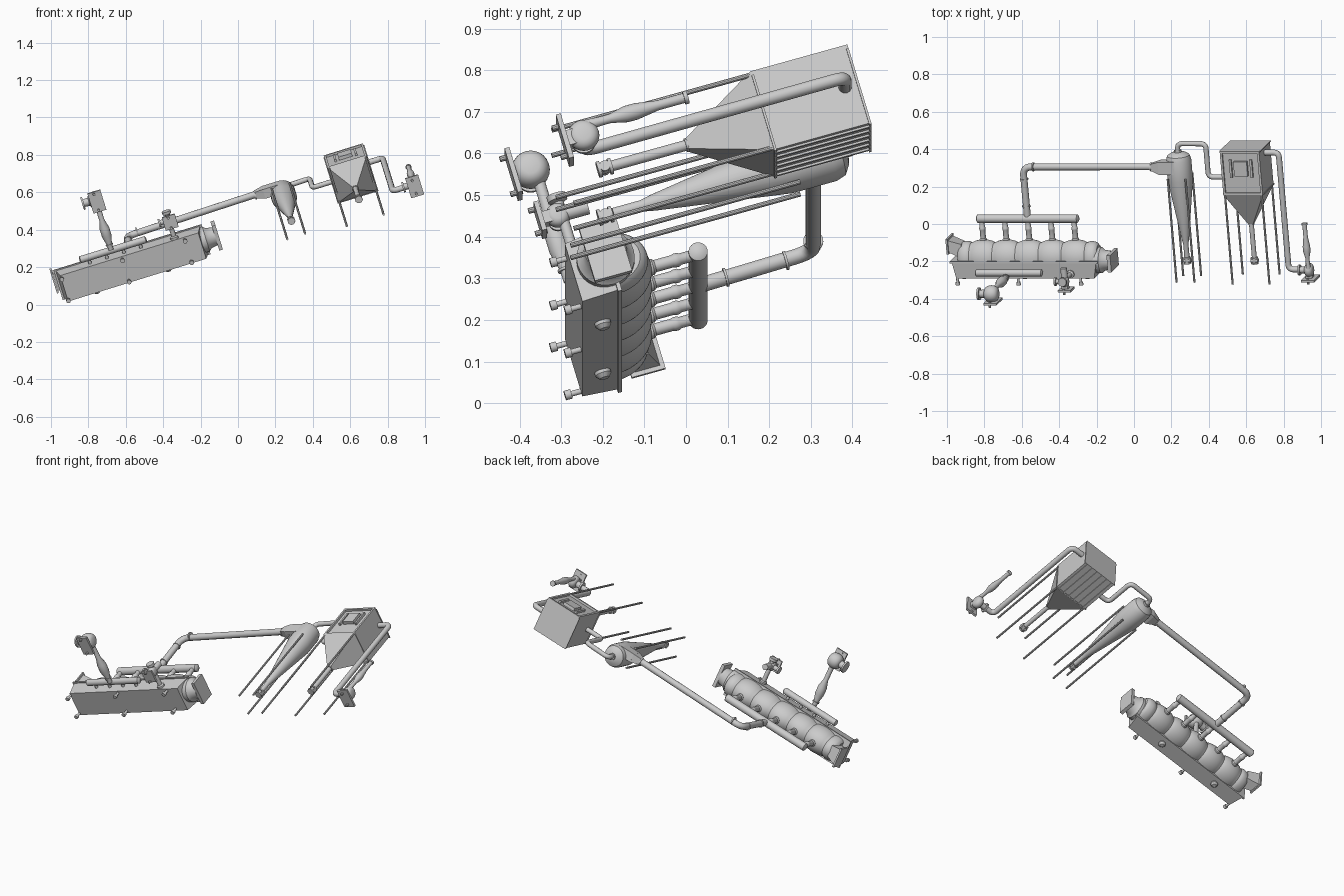
import bpy, bmesh, math
from mathutils import Matrix, Vector

if "Cube" in bpy.data.objects:
    bpy.data.objects.remove(bpy.data.objects["Cube"])

# plant frame: x = length, f = towards plant front, z = plant up; the whole plant lies tilted
a, b = math.radians(17.2), math.radians(16.2)
W = Vector((math.cos(a), 0, math.sin(a)))
U = Vector((-math.sin(b) * math.sin(a), math.cos(b), math.sin(b) * math.cos(a)))
Y = U.cross(W)
TILT = Matrix((W, Y, U)).transposed().to_4x4()
AX = {'x': Vector((1, 0, 0)), 'f': Vector((0, -1, 0)), 'z': Vector((0, 0, 1))}


def P(x, f, z):
    return Vector((x, -f, z))


def finish(name, bm, smooth=True):
    bmesh.ops.recalc_face_normals(bm, faces=bm.faces)
    me = bpy.data.meshes.new(name)
    bm.to_mesh(me)
    bm.free()
    ob = bpy.data.objects.new(name, me)
    bpy.context.collection.objects.link(ob)
    ob.matrix_world = TILT
    if smooth:
        bpy.context.view_layer.objects.active = ob
        ob.select_set(True)
        bpy.ops.object.shade_smooth_by_angle(angle=math.radians(35))
        ob.select_set(False)
    return ob


def lathe(name, base, axis, prof, n=24):
    """Revolve (radius, offset) pairs about an axis through base."""
    d = AX[axis]
    u = AX['z'] if axis != 'z' else AX['x']
    v = d.cross(u)
    bm = bmesh.new()
    rings = []
    for r, h in prof:
        rings.append([bm.verts.new(P(*base) + d * h + (u * math.cos(t) + v * math.sin(t)) * max(r, 1e-4))
                      for t in (2 * math.pi * i / n for i in range(n))])
    for A, B in zip(rings, rings[1:]):
        for i in range(n):
            bm.faces.new((A[i], A[(i + 1) % n], B[(i + 1) % n], B[i]))
    bm.faces.new(rings[0])
    bm.faces.new(rings[-1])
    return finish(name, bm)


def rod(name, base, axis, r, h0, h1, n=20):
    return lathe(name, base, axis, [(r, h0), (r, h1)], n)


def frustum(name, A, B, axis='z'):
    """Loft between two rectangles; each is (lo, hi, lo, hi, level) across the axis."""
    bm = bmesh.new()
    loops = []
    for p0, p1, q0, q1, l in (A, B):
        cs = ((p0, q0), (p1, q0), (p1, q1), (p0, q1))
        loops.append([bm.verts.new(P(p, q, l) if axis == 'z' else P(l, p, q)) for p, q in cs])
    for i in range(4):
        j = (i + 1) % 4
        bm.faces.new((loops[0][i], loops[0][j], loops[1][j], loops[1][i]))
    bm.faces.new(loops[0])
    bm.faces.new(loops[1])
    return finish(name, bm, False)


def box(name, x0, x1, f0, f1, z0, z1):
    return frustum(name, (x0, x1, f0, f1, z0), (x0, x1, f0, f1, z1))


def pipe(name, pts, r, bend=0.03):
    """Round pipe along a path with rounded corners."""
    pts = [P(*p) for p in pts]
    path = [pts[0]]
    for p, q, s in zip(pts, pts[1:], pts[2:]):
        c0, c1 = q + (p - q).normalized() * bend, q + (s - q).normalized() * bend
        path += [c0.lerp(q, t).lerp(q.lerp(c1, t), t) for t in (i / 6 for i in range(7))]
    path.append(pts[-1])
    cu = bpy.data.curves.new(name, 'CURVE')
    cu.dimensions = '3D'
    cu.bevel_depth, cu.bevel_resolution, cu.use_fill_caps = r, 4, True
    sp = cu.splines.new('POLY')
    sp.points.add(len(path) - 1)
    for sv, co in zip(sp.points, path):
        sv.co = (*co, 1)
    tmp = bpy.data.objects.new(name, cu)
    bpy.context.collection.objects.link(tmp)
    me = bpy.data.meshes.new_from_object(tmp.evaluated_get(bpy.context.evaluated_depsgraph_get()))
    bpy.data.objects.remove(tmp)
    bm = bmesh.new()
    bm.from_mesh(me)
    return finish(name, bm)


def fan(name, x, f, z, r, half, spread=1.25):
    """Rounded scroll housing, inlet flange, base plate and bolts."""
    lathe(name + "_scroll", (x, f, z), 'x',
          [(r * math.cos(t) ** .6, half * math.sin(t)) for t in (math.radians(d) for d in range(-75, 76, 15))])
    lathe(name + "_inlet", (x, f, z), 'x', [(r * .5, -half * .8), (r * .45, -half - .025), (r * .75, -half - .025), (r * .75, -half - .035)])
    box(name + "_plate", x - .032, x + .04, f - r * spread, f + r * spread, -.195, -.183)
    box(name + "_pedestal", x - .018, x + .018, f - r * .5, f + r * .5, -.185, z)
    for i in (-1, 1):
        rod(name + "_bolt", (x, f + i * r, 0), 'z', .007, -.21, -.18, 10)


# --- reactor trough, flange and scalloped cover ---
F0, ZF = .42, -.068
frustum("trough", (-.862, -.09, .342, .493, -.16), (-.878, -.07, .34, .5, ZF))
box("trough_flange", -.888, -.06, .334, .506, ZF - .005, ZF + .005)
bm = bmesh.new()
rings = []
N = 84
for i in range(N + 1):
    x = -.85 + .775 * i / N
    r = .082 + .02 * abs(math.cos(math.pi * (x + .46) / .129)) ** .6
    e = max(0, min(x + .85, -.075 - x))
    r *= .72 + .28 * min(1, e / .05) ** .5
    rings.append([bm.verts.new(P(x, F0 + r * .8 * math.cos(t), ZF + r * math.sin(t)))
                  for t in (math.pi * k / 20 for k in range(21))])
for A, B in zip(rings, rings[1:]):
    for k in range(20):
        bm.faces.new((A[k], A[k + 1], B[k + 1], B[k]))
bm.faces.new(rings[0])
bm.faces.new(rings[-1])
finish("scalloped_cover", bm)

# end pieces: feed box on the left, round discharge hood on the right
frustum("feed_box", (.39, .46, -.06, .02, -.83), (.375, .475, -.02, .045, -.9), 'x')
box("feed_flange", -.907, -.897, .365, .485, -.03, .055)
lathe("discharge_hood", (0, .424, -.078), 'x', [(.07, -.1), (.07, -.06), (.056, -.045), (.05, -.008)], 28)
box("discharge_flange", -.01, .01, .354, .496, -.125, -.032)

# feet and rear bosses
for x in (-.86, -.52, -.17):
    for f in (.355, .48):
        lathe("foot", (x, f, 0), 'z', [(.012, -.2), (.012, -.184), (.007, -.184), (.007, -.155)], 12)
for x in (-.7, -.3):
    lathe("rear_boss", (x, .345, -.11), 'f', [(.02, .0), (.02, -.012), (.012, -.022)], 16)

# --- exhaust header with branches ---
HX = -.46
lathe("exhaust_header", (HX, .412, .15), 'x', [(.012, -.286), (.023, -.279), (.023, .279), (.012, .286)])
for i in range(-2, 3):
    lathe("header_branch", (HX + .129 * i, .412, 0), 'z',
          [(.02, .02), (.02, .036), (.015, .042), (.015, .085), (.017, .09), (.017, .1), (.014, .105), (.014, .14)], 16)

# main duct to the cyclone
pipe("main_duct", [(HX, .412, .15), (HX, .418, .44), (.27, .428, .443)], .019, .05)
for z in (.22, .37):
    rod("riser_flange", (HX, .414, z), 'z', .023, -.003, .003)
for x in (-.4, .26):
    rod("duct_flange", (x, .425, .442), 'x', .024, -.004, .004)
frustum("inlet_transition", (.41, .446, .425, .461, .262), (.4, .453, .405, .475, .31), 'x')
box("cyclone_inlet", .308, .41, .4, .453, .405, .475)

# --- cyclone ---
CX, CF = .405, .386
lathe("cyclone_body", (CX, CF, 0), 'z',
      [(.014, -.07), (.014, .0), (.02, .03), (.068, .36), (.068, .47), (.06, .495), (.04, .508), (.015, .515)], 32)
VALVE = [(.02, -.018), (.02, -.01), (.014, -.01), (.014, .01), (.02, .01), (.02, .018)]
lathe("cyclone_valve", (CX, CF, -.09), 'z', VALVE, 16)
rod("cyclone_valve_shaft", (CX, CF, -.09), 'x', .013, -.02, .02, 14)
for sx in (-1, 1):
    for sf in (-1, 1):
        rod("cyclone_leg", (CX + sx * .05, CF + sf * .063, 0), 'z', .006, -.195, .38, 10)
pipe("cyclone_outlet", [(CX, CF, .5), (CX, CF, .56), (.565, .39, .56), (.565, .39, .375), (.69, .39, .375)], .014)
rod("cyclone_outlet_collar", (CX, CF, .515), 'z', .02, -.008, .008)

# --- filter house: box, hopper, legs, details ---
X0, X1, G0, G1, Z0, Z1 = .673, .893, .288, .493, .304, .547
box("filter_box", X0, X1, G0, G1 - .012, Z0, Z1)
for x in (X0, X1 - .012):
    box("filter_front_post", x, x + .012, G1 - .012, G1, Z0, Z1)
for z in (Z0, Z1 - .012):
    box("filter_front_rail", X0, X1, G1 - .012, G1, z, z + .012)
for z in (Z0, Z1 - .006):
    box("filter_rim", X0 - .004, X1 + .004, G0 - .004, G1 - .011, z, z + .006)
for i in range(6):
    x = X0 + .012 + i * .037
    box("rear_rib", x, x + .009, G0 - .005, G0, Z0, Z1)
box("access_hatch", .745, .82, G1 - .012, G1 + .006, .41, .49)
for x in (.72, .835):
    box("hatch_bracket", x, x + .012, G1 - .012, G1 + .002, .4, .5)
frustum("filter_hopper", (.77, .796, .377, .403, .115), (X0, X1, G0, G1, Z0))
rod("hopper_spout", (.783, .39, 0), 'z', .013, -.08, .13)
rod("spout_flange", (.783, .39, .115), 'z', .017, -.003, .003)
lathe("hopper_valve", (.783, .39, -.09), 'z', VALVE, 16)
rod("hopper_valve_shaft", (.783, .39, -.09), 'x', .013, -.02, .02, 14)
for x in (X0 + .007, X1 - .007):
    for f in (G0 + .007, G1 - .007):
        rod("filter_leg", (x, f, 0), 'z', .006, -.195, Z0 + .01, 10)

# clean gas pipe, exhaust fan and stack
pipe("clean_gas_pipe", [(.885, .392, .512), (.97, .392, .512), (.97, .39, -.14), (1.06, .39, -.14)], .016)
fan("exhaust_fan", 1.085, .393, -.142, .038, .024, 1.5)
lathe("exhaust_stack", (1.088, .415, 0), 'z',
      [(.014, -.14), (.011, -.09), (.011, -.07), (.02, -.03), (.02, -.005), (.012, .05),
       (.012, .115), (.016, .115), (.016, .125)], 20)

# --- air manifold, blower and silencer ---
lathe("air_manifold", (-.552, .532, -.118), 'x', [(.01, -.188), (.019, -.182), (.019, .182), (.01, .188)])
for i in range(4):
    rod("manifold_stub", (-.69 + i * .095, .48, -.118), 'f', .009, 0, .05, 12)
fan("blower", -.562, .835, -.146, .046, .04)
lathe("blower_silencer", (-.562, 0, -.135), 'f',
      [(.014, .54), (.014, .57), (.026, .62), (.026, .665), (.014, .71), (.014, .81)], 20)
rod("silencer_flange", (-.562, .57, -.135), 'f', .02, -.003, .003)

# --- small pump on the trough front ---
fan("pump", -.22, .605, -.145, .03, .022)
lathe("pump_riser", (-.22, 0, -.135), 'f',
      [(.022, .48), (.022, .505), (.013, .51), (.013, .635), (.024, .64), (.024, .655)], 16)
rod("pump_motor", (-.22, .605, -.11), 'z', .018, -.02, .04, 16)
